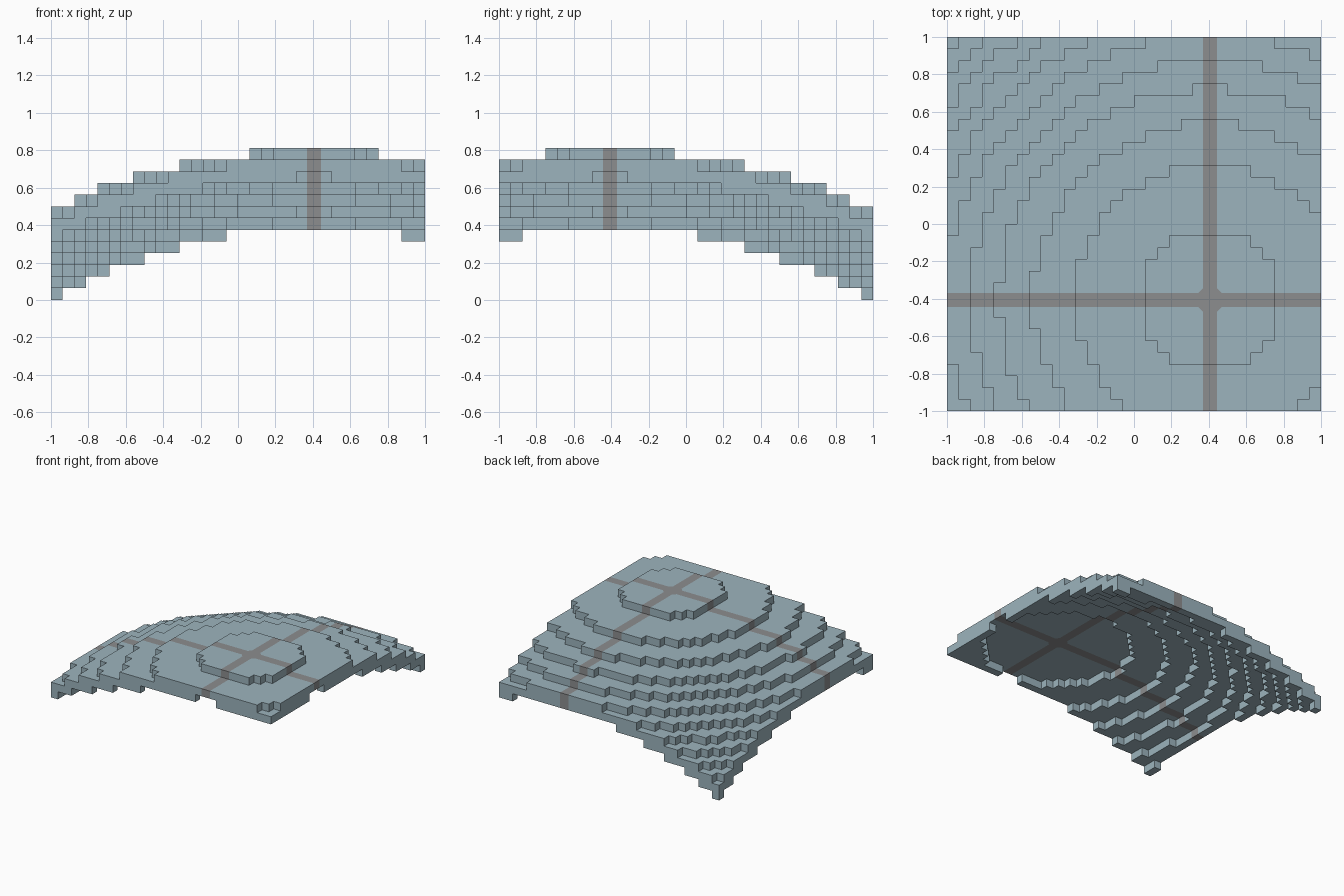
import bpy
import bmesh
from mathutils import Vector

cube = bpy.data.objects.get("Cube")
if cube:
    bpy.data.objects.remove(cube, do_unlink=True)

N, LAYERS = 32, 13          # cells per side, layers in height
S = 2 / N                   # cell size
CX, CY = 22, 9              # cell under the top of the dome
Z0 = 50                     # top layer's height above the sphere centre
OUTER, INNER = Z0**2 + 35, Z0**2 - 112.5   # squared shell radii
BAND = 0.0375               # half width of the painted bands
FILLET = 0.1                # diagonal reach of the corners at the crossing


def make_material(name, rgb):
    mat = bpy.data.materials.new(name)
    mat.use_nodes = True
    mat.diffuse_color = (*rgb, 1)
    bsdf = mat.node_tree.nodes["Principled BSDF"]
    bsdf.inputs["Base Color"].default_value = (*rgb, 1)
    bsdf.inputs["Roughness"].default_value = 0.8
    return mat


def filled(i, j, k):
    """True where a cell lies within the spherical shell."""
    if not (0 <= i < N and 0 <= j < N and 0 <= k < LAYERS):
        return False
    height = Z0 - (LAYERS - 1 - k)
    d = (i - CX)**2 + (j - CY)**2 + height**2
    return INNER < d <= OUTER


# Stepped dome: one quad for each exposed cell side
bm = bmesh.new()
corners = {}


def vert(p):
    if p not in corners:
        corners[p] = bm.verts.new((p[0] * S - 1, p[1] * S - 1, p[2] * S))
    return corners[p]


for i in range(N):
    for j in range(N):
        for k in range(LAYERS):
            if not filled(i, j, k):
                continue
            cell = (i, j, k)
            for axis in range(3):
                u, v = (axis + 1) % 3, (axis + 2) % 3
                for side in (0, 1):
                    near = list(cell)
                    near[axis] += 2 * side - 1
                    if filled(*near):
                        continue
                    quad = []
                    for a, b in ((0, 0), (1, 0), (1, 1), (0, 1)):
                        p = list(cell)
                        p[axis] += side
                        p[u] += a
                        p[v] += b
                        quad.append(vert(tuple(p)))
                    bm.faces.new(quad if side else quad[::-1])

# Cut the edges of the two crossing bands
mid = Vector(((CX + 0.5) * S - 1, (CY + 0.5) * S - 1, 0))


def cut(faces, point, normal):
    edges = {e for f in faces for e in f.edges}
    verts = {w for f in faces for w in f.verts}
    bmesh.ops.bisect_plane(bm, geom=list(verts) + list(edges) + list(faces),
                           plane_co=point, plane_no=normal, dist=1e-5)


for normal in (Vector((1, 0, 0)), Vector((0, 1, 0))):
    for sign in (-1, 1):
        cut(bm.faces[:], mid + normal * BAND * sign, normal)

# Cut the small slanted corners where the bands cross
for sx in (-1, 1):
    for sy in (-1, 1):
        bm.normal_update()
        middle = []
        for f in bm.faces:
            d = f.calc_center_median() - mid
            if abs(f.normal.z) > 0.5 and 0 < d.x * sx < FILLET and 0 < d.y * sy < FILLET:
                middle.append(f)
        normal = Vector((sx, sy, 0))
        cut(middle, mid + normal * FILLET / 2, normal)

# Paint the bands by position
bm.normal_update()
for f in bm.faces:
    d = f.calc_center_median() - mid
    ax, ay = abs(d.x), abs(d.y)
    f.material_index = int(min(ax, ay) < BAND or ax + ay < FILLET)
    f.smooth = False

mesh = bpy.data.meshes.new("stepped_dome")
bm.to_mesh(mesh)
bm.free()
mesh.materials.append(make_material("pale blue grey", (0.335, 0.455, 0.51)))
mesh.materials.append(make_material("warm grey", (0.265, 0.268, 0.275)))
dome = bpy.data.objects.new("stepped_dome", mesh)
bpy.context.scene.collection.objects.link(dome)
